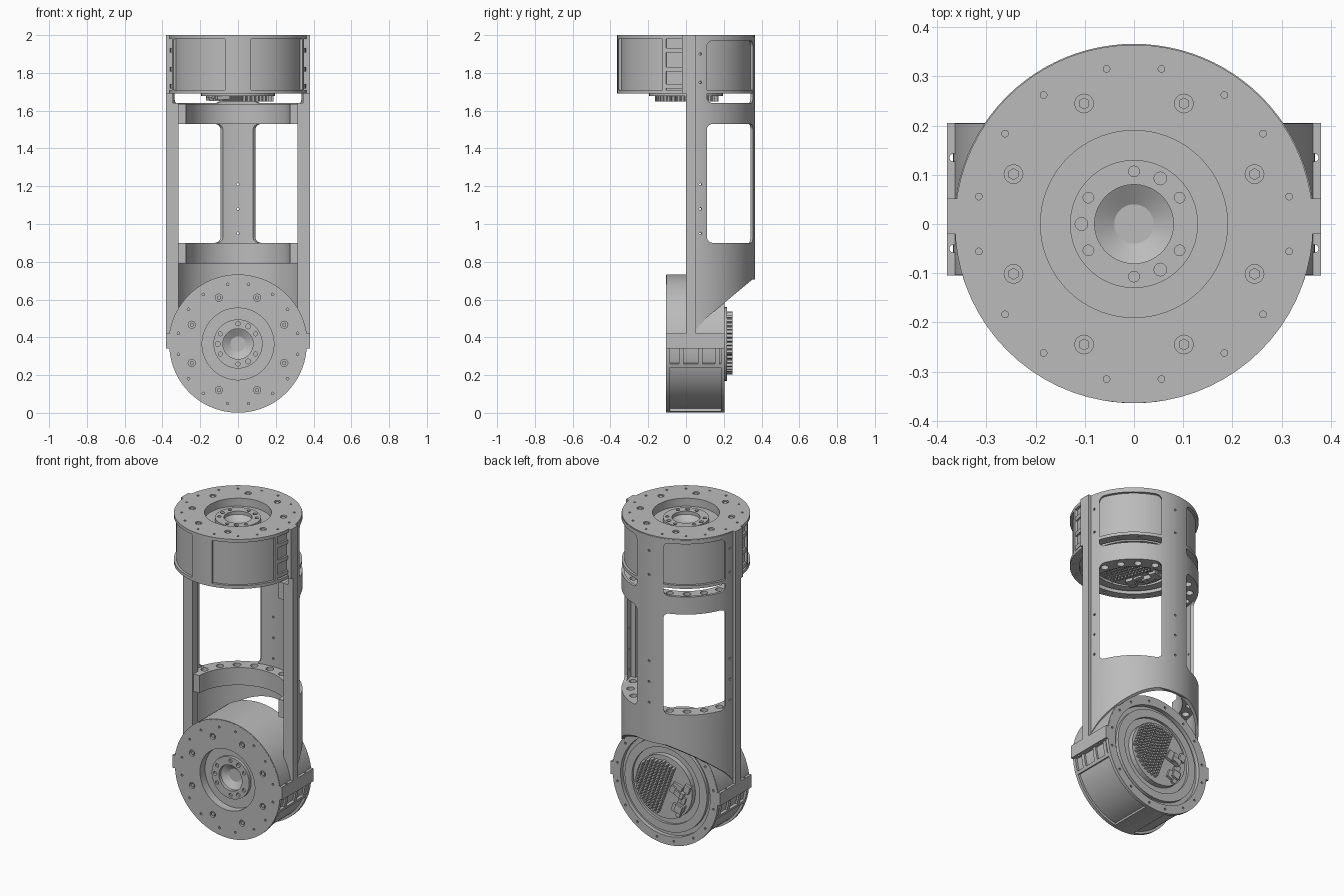
import bpy, bmesh, math, random
from math import sin, cos, pi, radians
from mathutils import Matrix, Vector

cube = bpy.data.objects.get("Cube")
if cube:
    bpy.data.objects.remove(cube)
random.seed(4)

metal = bpy.data.materials.new("machined grey")
metal.use_nodes = True
GREY = (0.5, 0.5, 0.5, 1)
metal.diffuse_color = GREY
metal.node_tree.nodes["Principled BSDF"].inputs["Base Color"].default_value = GREY


def finish(name, bm, matrix=Matrix(), smooth=True):
    bmesh.ops.recalc_face_normals(bm, faces=bm.faces)
    mesh = bpy.data.meshes.new(name)
    bm.to_mesh(mesh)
    bm.free()
    mesh.materials.append(metal)
    ob = bpy.data.objects.new(name, mesh)
    bpy.context.collection.objects.link(ob)
    ob.matrix_world = matrix
    if smooth:
        bpy.ops.object.select_all(action='DESELECT')
        ob.select_set(True)
        bpy.context.view_layer.objects.active = ob
        bpy.ops.object.shade_smooth_by_angle(angle=radians(30))
    return ob


def cut(ob, cutter):
    cutter.hide_render = True
    cutter.hide_set(True)
    mod = ob.modifiers.new("cut", 'BOOLEAN')
    mod.operation, mod.solver, mod.object = 'DIFFERENCE', 'EXACT', cutter


def prism(bm, points, vector):
    """Extrude a closed polygon of 3D points."""
    face = bm.faces.new([bm.verts.new(p) for p in points])
    new = bmesh.ops.extrude_face_region(bm, geom=[face])["geom"]
    bmesh.ops.translate(bm, vec=vector, verts=[v for v in new if isinstance(v, bmesh.types.BMVert)])


def box(bm, x, y, z, turn=Matrix()):
    size = Matrix.Diagonal((x[1] - x[0], y[1] - y[0], z[1] - z[0], 1))
    mid = Matrix.Translation(((x[0] + x[1]) / 2, (y[0] + y[1]) / 2, (z[0] + z[1]) / 2))
    bmesh.ops.create_cube(bm, size=1, matrix=turn @ mid @ size)


def sector(bm, r0, r1, a0, a1, z0, z1, steps=6):
    """Curved block between two radii and two angles in degrees."""
    angles = [radians(a0 + (a1 - a0) * i / steps) for i in range(steps + 1)]
    outer = [(r1 * cos(a), r1 * sin(a), z0) for a in angles]
    inner = [(r0 * cos(a), r0 * sin(a), z0) for a in reversed(angles)]
    prism(bm, outer + inner, (0, 0, z1 - z0))


def drill(bm, radius, angle, r, z0, z1, sides=12):
    a = radians(angle)
    at = Matrix.Translation((radius * cos(a), radius * sin(a), (z0 + z1) / 2))
    bmesh.ops.create_cone(bm, cap_ends=True, segments=sides, radius1=r, radius2=r,
                          depth=z1 - z0, matrix=at)


def lathe(bm, profile, steps=72):
    verts = [bm.verts.new((r, 0, z)) for r, z in profile]
    edges = [bm.edges.new(pair) for pair in zip(verts, verts[1:])]
    bmesh.ops.spin(bm, geom=verts + edges, cent=(0, 0, 0), axis=(0, 0, 1),
                   angle=2 * pi, steps=steps)
    bmesh.ops.remove_doubles(bm, verts=bm.verts, dist=0.0001)


def motor(prefix, matrix):
    # Turned housing: recessed hub, flat lid, two rims, stepped rear face
    bm = bmesh.new()
    lathe(bm, [(0, -.075), (.04, -.075), (.08, -.05), (.08, -.03), (.13, -.03), (.13, -.05),
               (.19, -.05), (.19, 0), (.364, 0), (.364, -.02), (.349, -.02), (.349, -.29),
               (.364, -.29), (.364, -.31), (.31, -.31), (.31, -.285), (.285, -.285),
               (.285, -.305), (.235, -.305), (.235, -.29), (0, -.29)])
    housing = finish(prefix + "_motor_housing", bm, matrix)

    # Bolt holes on lid, hub and rear rim
    bm = bmesh.new()
    for i in range(8):
        drill(bm, .265, 22.5 + 45 * i, .019, -.015, .02, 16)
    for quarter in range(4):
        for a in (10, 35, 55, 80):
            drill(bm, .32, a + 90 * quarter, .007, -.015, .02, 8)
            drill(bm, .337, a + 90 * quarter, .007, -.33, -.3, 8)
    for i in range(6):
        drill(bm, .107, 30 + 60 * i, .011, -.042, .02)
    for a in (60, 180, 300):
        drill(bm, .107, a, .013, -.045, .02)
    cut(housing, finish(prefix + "_motor_hole_cutter", bm, matrix, False))

    # Bolts sitting in the lid holes
    bm = bmesh.new()
    for i in range(8):
        drill(bm, .265, 22.5 + 45 * i, .012, -.018, -.004, 6)
    finish(prefix + "_motor_bolts", bm, matrix, False)

    # Ribs that frame the side panels, and small side connectors
    bm = bmesh.new()
    sector(bm, .34, .364, -101, -79, -.295, -.015)
    for side in (0, 1):
        for a in (-20, -3):
            a0 = a if side == 0 else -180 - a - 3
            sector(bm, .34, .364, a0, a0 + 3, -.295, -.015, 2)
        for z in (-.27, -.18, -.08):
            a0 = -17 if side == 0 else -177
            sector(bm, .34, .36, a0, a0 + 14, z - .012, z + .012, 3)
    finish(prefix + "_motor_ribs", bm, matrix)

    # Circuit board with rows of pins and scattered chips
    bm = bmesh.new()
    drill(bm, 0, 0, .195, -.322, -.285, 40)
    turn = Matrix.Rotation(radians(20), 4, 'Z')
    for row in range(9):
        x = -.03 + row * .024
        reach = math.sqrt(.185 ** 2 - x * x) - .02
        y = -reach
        while y < reach:
            box(bm, (x, x + .014), (y, y + .014), (-.352, -.315), turn)
            y += .022
    for _ in range(16):
        x, y = random.uniform(-.15, -.06), random.uniform(-.1, .1)
        w, h = random.uniform(.01, .025), random.uniform(.01, .025)
        box(bm, (x - w, x + w), (y - h, y + h), (-.33 - random.random() * .02, -.31), turn)
    finish(prefix + "_motor_circuit_board", bm, matrix, False)


motor("upper", Matrix.Translation((0, 0, 2)))
LOWER = Matrix.Translation((0, -.105, .365)) @ Matrix.Rotation(pi / 2, 4, 'X')
motor("lower", LOWER)

# Half-round arm shell with sloping lower edge
bm = bmesh.new()
sector(bm, .35, .366, 0, 180, .42, 1.995, 48)
arm = finish("arm_shell", bm)
bm = bmesh.new()
slope = [(.05, .44), (.11, .505), (.2, .58), (.35, .705), (.6, .71), (.6, .1), (.05, .1)]
prism(bm, [(-.6, y, z) for y, z in slope], (1.2, 0, 0))
cut(arm, finish("arm_slope_cutter", bm, smooth=False))

# Rounded windows, two tall ones and two round the upper motor
bm = bmesh.new()
for z0, z1 in ((.9, 1.53), (1.64, 1.97)):
    for angle in (46.5, 133.5):
        turn = Matrix.Rotation(radians(angle), 4, 'Z')
        outline = []
        for sy, sz, start in ((1, 1, 0), (-1, 1, 90), (-1, -1, 180), (1, -1, 270)):
            for k in range(5):
                a = radians(start + 22.5 * k)
                z = (z1 - .03 if sz > 0 else z0 + .03) + .03 * sin(a)
                outline.append(turn @ Vector((.28, sy * .147 + .03 * cos(a), z)))
        prism(bm, outline, turn.to_3x3() @ Vector((.2, 0, 0)))
cut(arm, finish("arm_window_cutter", bm, smooth=False))

# Screw holes through the spine and beside the windows
bm = bmesh.new()
for z in (.95, 1.08, 1.21, 1.75, 1.9):
    for angle in (12, 90, 168):
        turn = Matrix.Rotation(radians(angle), 4, 'Z')
        at = turn @ Matrix.Translation((.36, 0, z)) @ Matrix.Rotation(pi / 2, 4, 'Y')
        bmesh.ops.create_cone(bm, cap_ends=True, segments=8, radius1=.007, radius2=.007,
                              depth=.1, matrix=at)
cut(arm, finish("arm_screw_cutter", bm, smooth=False))

# Side rails, thinner beside the upper motor, with a clamp tab
bm = bmesh.new()
for s in (1, -1):
    for x, y, z in (((.315, .38), (0, .052), (.4, 1.64)), ((.35, .38), (-.02, .052), (1.69, 2)),
                    ((.345, .38), (0, .052), (1.6, 1.72))):
        box(bm, sorted((x[0] * s, x[1] * s)), y, z)
finish("side_rails", bm, smooth=False)

# Inner half rings with a row of holes
for name, z0, z1 in (("lower_ring", .79, .9), ("upper_ring", 1.53, 1.635)):
    bm = bmesh.new()
    sector(bm, .275, .355, 2, 178, z0, z1, 40)
    ring = finish(name, bm)
    bm = bmesh.new()
    for i in range(9):
        drill(bm, .315, 18 + 18 * i, .022, z0 - .05, z1 + .05, 16)
    cut(ring, finish(name + "_hole_cutter", bm, smooth=False))

# Half-round clamp over the lower motor, with drilled ears
bm = bmesh.new()
sector(bm, .345, .368, 0, 180, -.309, -.001, 40)
finish("lower_clamp", bm, LOWER)
bm = bmesh.new()
for s in (1, -1):
    box(bm, sorted((.345 * s, .38 * s)), (-.105, .205), (.34, .42))
ears = finish("clamp_ears", bm, smooth=False)
bm = bmesh.new()
for s in (1, -1):
    for y in (-.05, .135):
        at = Matrix.Translation((.367 * s, y, .38))
        bmesh.ops.create_cone(bm, cap_ends=True, segments=12, radius1=.008, radius2=.008,
                              depth=.2, matrix=at)
cut(ears, finish("ear_hole_cutter", bm, smooth=False))
